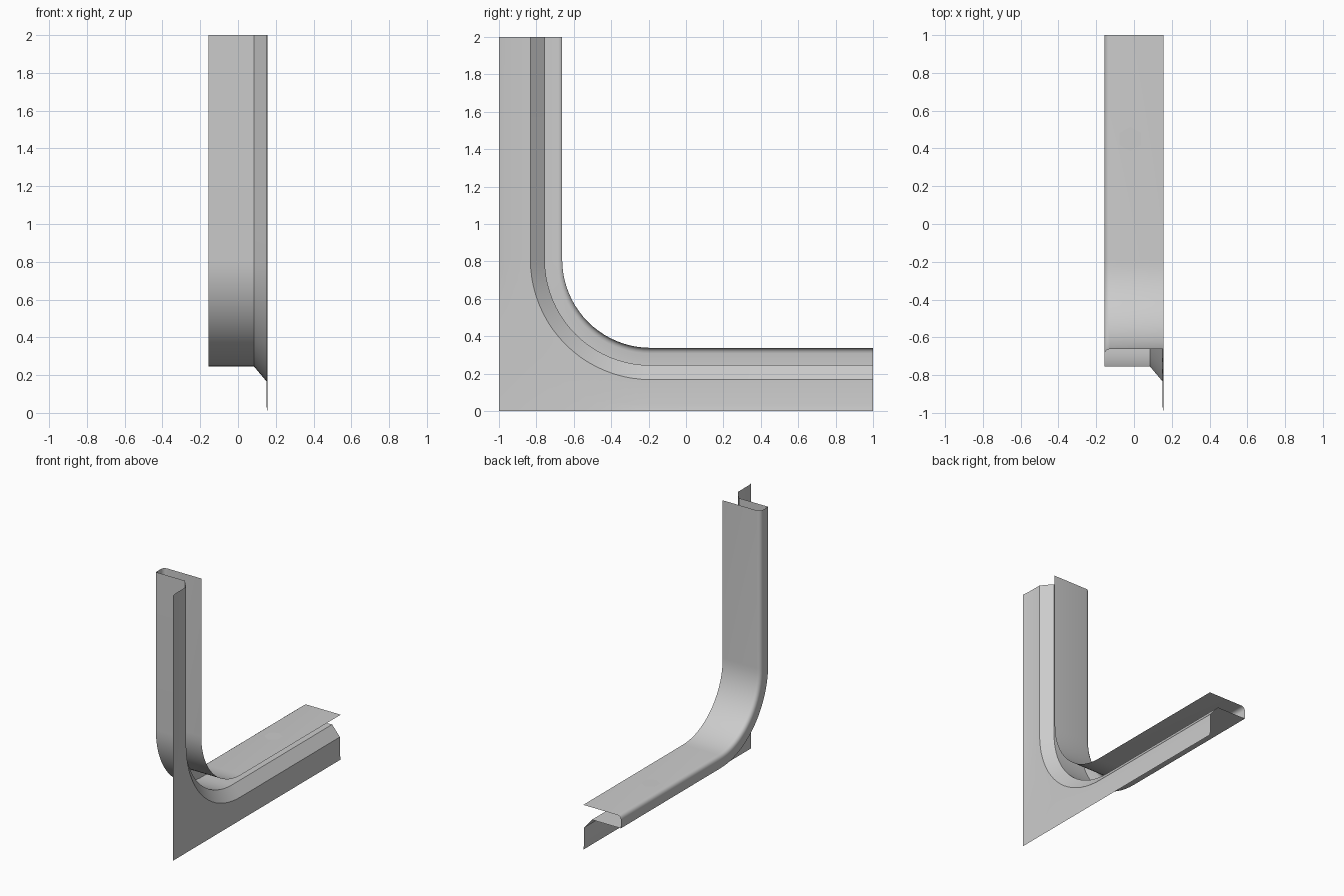
import bpy, bmesh
from math import cos, sin, pi

if "Cube" in bpy.data.objects:
    bpy.data.objects.remove(bpy.data.objects["Cube"])

CY, CZ = -0.19, 0.81      # centre of the bend
OUT = 0.81                # distance from bend centre to the outer square edges
SEG = 20

# Folded sheet section: (x, radius from the bend centre)
section = [(0.157, 0.472), (-0.127, 0.472)]
section += [(-0.127 - 0.03 * sin(a), 0.502 - 0.03 * cos(a))
            for a in (pi / 8, pi / 4, 3 * pi / 8, pi / 2)]
section += [(-0.157, 0.565), (0.085, 0.565), (0.15, 0.642), (0.151, 0.775), (0.157, OUT)]


def make_object(name, bm):
    mesh = bpy.data.meshes.new(name)
    bm.to_mesh(mesh)
    bm.free()
    obj = bpy.data.objects.new(name, mesh)
    bpy.context.collection.objects.link(obj)
    return obj


def station(a, r, last):
    dy, dz = -cos(a), -sin(a)
    if last:  # outer edge follows the square corner
        r = OUT / max(abs(dy), abs(dz))
    return CY + dy * r, CZ + dz * r


# Sheet metal rail swept up the post, round the bend and along the arm
bm = bmesh.new()
rows = []
for i in range(-1, SEG + 2):
    a = min(max(i, 0), SEG) / SEG * pi / 2
    row = []
    for k, (x, r) in enumerate(section):
        y, z = station(a, r, k == len(section) - 1)
        if i < 0:
            z = 2.0
        elif i > SEG:
            y = 1.0
        row.append(bm.verts.new((x, y, z)))
    rows.append(row)
for r0, r1 in zip(rows, rows[1:]):
    for k in range(len(section) - 1):
        bm.faces.new((r0[k], r1[k], r1[k + 1], r0[k + 1]))
bmesh.ops.recalc_face_normals(bm, faces=bm.faces)
rail = make_object("folded_rail", bm)
bpy.context.view_layer.objects.active = rail
rail.select_set(True)
bpy.ops.object.shade_smooth_by_angle(angle=pi / 6)

# Flush hexagonal plug in the top of the arm
bm = bmesh.new()
bmesh.ops.create_circle(bm, cap_ends=True, segments=6, radius=0.065)
bmesh.ops.translate(bm, verts=bm.verts, vec=(-0.02, 0.45, CZ - 0.472 + 0.001))
make_object("hex_plug", bm)
